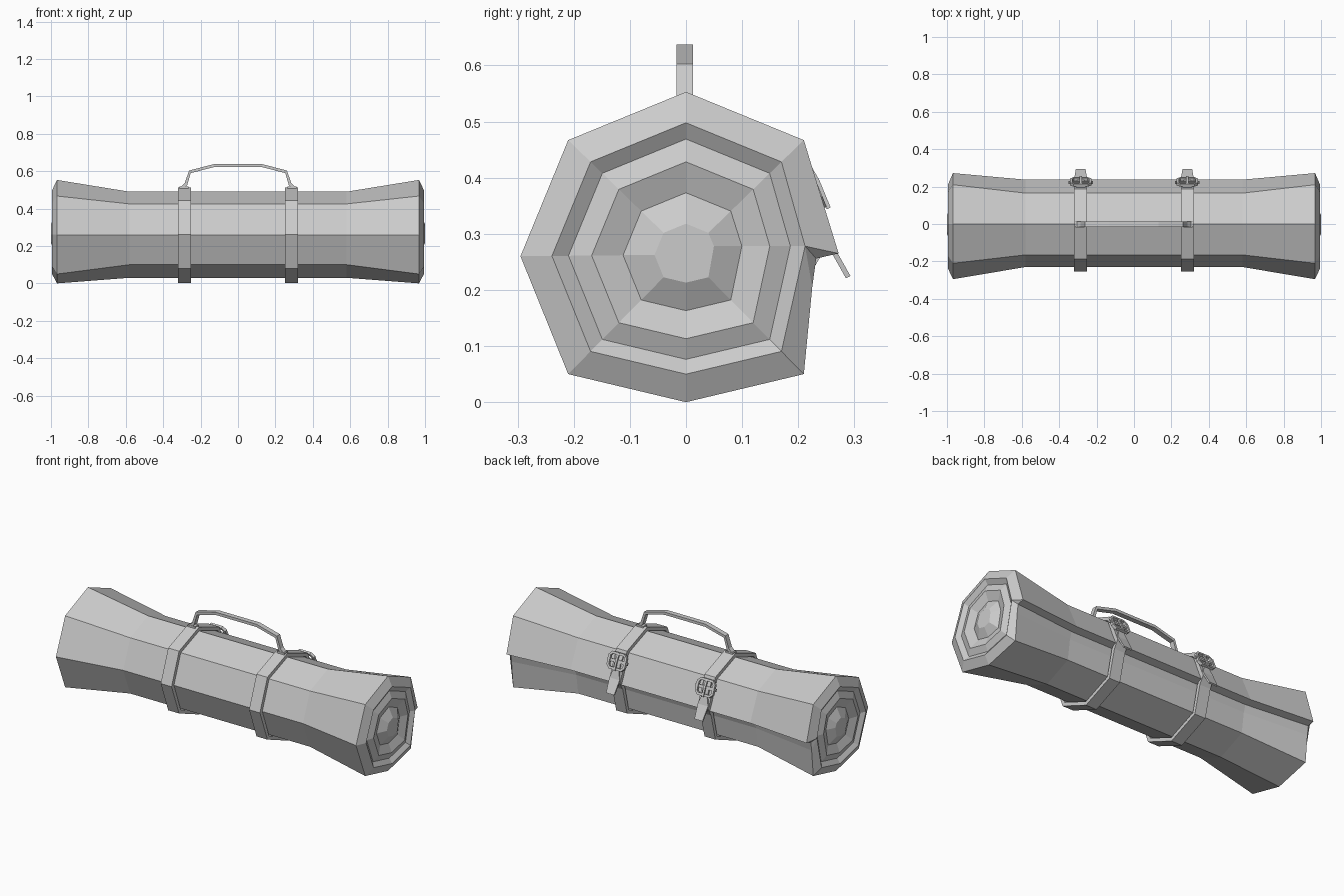
import bpy, bmesh
from mathutils import Vector

if "Cube" in bpy.data.objects:
    bpy.data.objects.remove(bpy.data.objects["Cube"])


def finish(name, bm):
    bmesh.ops.remove_doubles(bm, verts=bm.verts, dist=1e-4)
    bmesh.ops.recalc_face_normals(bm, faces=bm.faces)
    me = bpy.data.meshes.new(name)
    bm.to_mesh(me)
    bm.free()
    ob = bpy.data.objects.new(name, me)
    bpy.context.collection.objects.link(ob)
    return ob


def loft(name, rings, closed=False):
    """Skin a list of equal-length rings of 3D points."""
    bm = bmesh.new()
    vs = [[bm.verts.new(p) for p in r] for r in rings]
    n = len(rings[0])
    count = len(rings) if closed else len(rings) - 1
    for i in range(count):
        a, b = vs[i], vs[(i + 1) % len(vs)]
        for j in range(n):
            k = (j + 1) % n
            bm.faces.new((a[j], a[k], b[k], b[j]))
    if not closed:
        bm.faces.new(vs[0])
        bm.faces.new(vs[-1])
    return finish(name, bm)


def ribbon(name, path, widths, thick, place, closed=False):
    """Flat band along a 2D path; place(a, b, w) gives the 3D point."""
    pts = [Vector(p) for p in path]
    n, rings = len(pts), []
    for i, p in enumerate(pts):
        a = pts[(i - 1) % n] if closed or i else p
        b = pts[(i + 1) % n] if closed or i < n - 1 else p
        t = (b - a).normalized()
        q = p + Vector((-t.y, t.x)) * thick
        h = widths[i] / 2
        rings.append([place(p.x, p.y, -h), place(p.x, p.y, h),
                      place(q.x, q.y, h), place(q.x, q.y, -h)])
    return loft(name, rings, closed)


# Rolled body: octagonal section with the overlapping flap lip at the back
end = [(0, .553), (-.21, .467), (-.295, .26), (-.21, .05), (0, 0),
       (.21, .05), (.225, .205), (.232, .256), (.272, .265), (.21, .467)]
mid = [(0, .49), (-.165, .425), (-.23, .26), (-.165, .10), (0, .03),
       (.165, .10), (.182, .215), (.195, .254), (.237, .265), (.165, .425)]


def cap_ring(s):
    r = [(y * s, .263 + (z - .263) * s) for y, z in end]
    lip = (.262 * s, .278)
    r[6] = r[7] = r[8] = lip
    return r


# Rolled-up layers on the end faces: (scale, x)
layers = [(.81, .994), (.71, .976), (.57, .992), (.38, .972), (.19, .999)]
half = [(.58, mid), (.968, end)] + [(x, cap_ring(s)) for s, x in layers]
stations = [(-x, r) for x, r in reversed(half)] + half
loft("rolled_body", [[(x, y, z) for y, z in r] for x, r in stations])

# Straps and buckles
strap = [(0, .513), (-.186, .443), (-.255, .262), (-.186, .08), (0, .003),
         (.186, .08), (.226, .236), (.252, .28), (.186, .443)]
down, out = Vector((.38, -.925)), Vector((.925, .38))

for cx, side in ((-.285, "left"), (.285, "right")):
    def across(y, z, w, cx=cx):
        return (cx + w, y, z)

    def on_facet(u, v, n, cx=cx):
        p = Vector((.214, .385)) + down * v + out * n
        return (cx + u, p.x, p.y)

    ribbon(side + "_strap", strap, [.07] * 9, .022, across, closed=True)

    # Buckle frame: chamfered ring lying on the strap
    w, h, c = .058, .048, .02
    corner = [(w, h - c), (w - c, h), (c - w, h), (-w, h - c),
              (-w, c - h), (c - w, -h), (w - c, -h), (w, c - h)]
    ribbon(side + "_buckle_frame", corner, [.016] * 8, .014,
           lambda u, v, d, f=on_facet: f(u, v, d + .012), closed=True)

    # Buckle prong and crossbar
    ribbon(side + "_buckle_prong", [(-.045, .012), (0, .018), (.052, .018)],
           [.012] * 3, .008, lambda v, n, d, f=on_facet: f(d, v, n))
    ribbon(side + "_buckle_bar", [(-.008, .004), (.008, .004)],
           [.13] * 2, .01, lambda v, n, d, f=on_facet: f(d, v, n))

    # Loose strap end hanging from the buckle
    tail = [(.203, .425), (.226, .38), (.24, .338), (.252, .298), (.293, .225)]
    ribbon(side + "_strap_tail", tail, [.05, .04, .04, .066, .052], -.009, across)

# Carry handle between the straps
handle = [(-.316, .505), (-.285, .535), (-.262, .603), (-.132, .637),
          (.132, .637), (.262, .603), (.285, .535), (.316, .505)]
ribbon("carry_handle", handle, [.029] * 8, -.016,
       lambda x, z, w: (x, -.002 + w, z))
for s, side in ((-1, "left"), (1, "right")):
    ribbon(side + "_handle_anchor", [(s * .265, .517), (s * .312, .517)],
           [.032] * 2, -.02 * s, lambda x, z, w: (x, -.002 + w, z))
